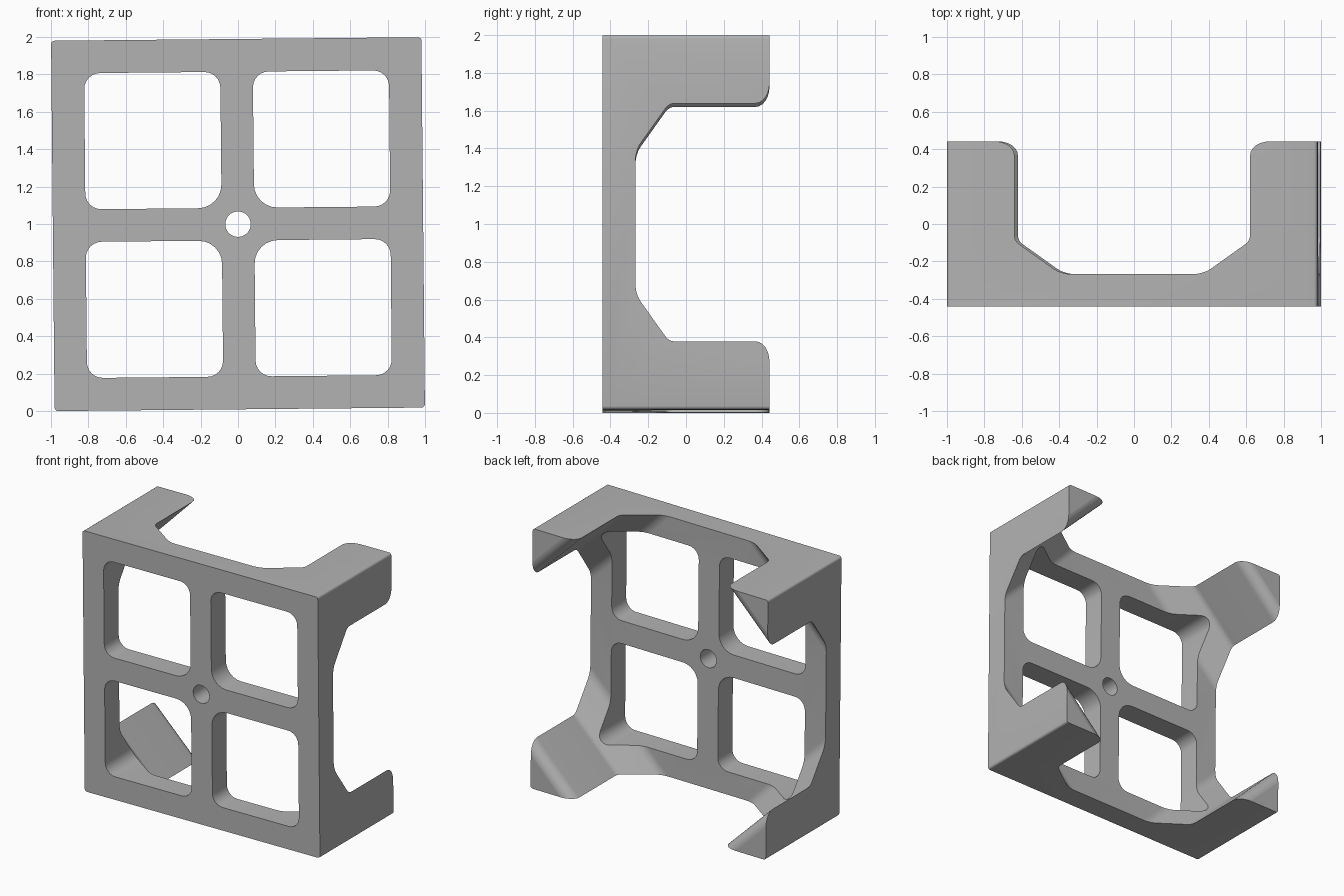
import bpy, bmesh, math
from mathutils import Matrix, Vector

if "Cube" in bpy.data.objects:
    bpy.data.objects.remove(bpy.data.objects["Cube"], do_unlink=True)

HALF = 0.99          # half width of the square frame
FRONT, BACK = -0.442, 0.442
PLATE_BACK = -0.268  # rear face of the front plate
TILT = Matrix.Translation((0, 0, 1)) @ Matrix.Rotation(-0.0095, 4, "Y")

grey = bpy.data.materials.new("grey")
grey.use_nodes = True
grey.diffuse_color = (0.45, 0.45, 0.45, 1)
grey.node_tree.nodes["Principled BSDF"].inputs["Base Color"].default_value = (0.45, 0.45, 0.45, 1)


def fillet(points, radii, steps=6, closed=True):
    """Replace each corner of a 2D path with a tangent arc."""
    out = []
    n = len(points)
    for i, (p, r) in enumerate(zip(points, radii)):
        p = Vector(p)
        if r == 0 or (not closed and i in (0, n - 1)):
            out.append(p)
            continue
        a = (Vector(points[i - 1]) - p).normalized()
        b = (Vector(points[(i + 1) % n]) - p).normalized()
        half = a.angle(b) / 2
        centre = p + (a + b).normalized() * r / math.sin(half)
        start = p + a * r / math.tan(half) - centre
        sweep = start.angle_signed(p + b * r / math.tan(half) - centre)
        for k in range(steps + 1):
            out.append(centre + Matrix.Rotation(-sweep * k / steps, 2) @ start)
    return out


def loft(name, rings):
    """Closed solid through matching rings of points."""
    bm = bmesh.new()
    loops = [[bm.verts.new(p) for p in ring] for ring in rings]
    n = len(loops[0])
    for a, b in zip(loops, loops[1:]):
        for i in range(n):
            j = (i + 1) % n
            bm.faces.new((a[i], a[j], b[j], b[i]))
    bm.faces.new(loops[0])
    bm.faces.new(loops[-1])
    bmesh.ops.recalc_face_normals(bm, faces=bm.faces)
    mesh = bpy.data.meshes.new(name)
    bm.to_mesh(mesh)
    bm.free()
    ob = bpy.data.objects.new(name, mesh)
    bpy.context.collection.objects.link(ob)
    return ob


def prism(name, outline, y0, y1):
    return loft(name, [[(x, y, z) for x, z in outline] for y in (y0, y1)])


# Solid block with slightly rounded long edges
square = [(-HALF, -HALF), (HALF, -HALF), (HALF, HALF), (-HALF, HALF)]
frame = prism("corner_leg_frame", fillet(square, [0.018] * 4, 4), FRONT, BACK)
frame.data.materials.append(grey)

# Diamond hollow: leaves a flared triangular leg in every corner.
# The path holds (distance from corner along the diagonal, depth).
s = math.sqrt(2)
path = fillet([(0.9, PLATE_BACK), (0.61 / s, PLATE_BACK), (0.36 / s, -0.09),
               (0.36 / s, BACK), (0.1, BACK)], [0, 0.1, 0.07, 0.075, 0], 6, closed=False)
path = path[1:-1]
rings = []
for d, y in path + [Vector((path[-1].x, BACK + 0.1))]:
    r = 2 * HALF - d * s
    rings.append([(r, y, 0), (0, y, r), (-r, y, 0), (0, y, -r)])
cutters = [loft("hollow_cutter", rings)]

# Four windows, with a larger radius at the corner next to the hub
lo, hi = 0.087, 0.815
window = fillet([(lo, lo), (hi, lo), (hi, hi), (lo, hi)], [0.125, 0.085, 0.085, 0.085])
for sx in (-1, 1):
    for sz in (-1, 1):
        cutters.append(prism("window_cutter", [(x * sx, z * sz) for x, z in window], -1, 1))

# Round hole through the hub
hole = [(0.068 * math.cos(t * math.pi / 20), 0.068 * math.sin(t * math.pi / 20)) for t in range(40)]
cutters.append(prism("hub_hole_cutter", hole, -1, 1))

bpy.context.view_layer.objects.active = frame
for cutter in cutters:
    mod = frame.modifiers.new("cut", "BOOLEAN")
    mod.operation = "DIFFERENCE"
    mod.solver = "EXACT"
    mod.object = cutter
    bpy.ops.object.modifier_apply(modifier=mod.name)
    bpy.data.objects.remove(cutter, do_unlink=True)

# The frame sits with a very small tilt
frame.data.transform(TILT)
low = min(v.co.z for v in frame.data.vertices)
frame.data.transform(Matrix.Translation((0, 0, -low)))

bpy.ops.object.select_all(action="DESELECT")
frame.select_set(True)
bpy.ops.object.shade_smooth_by_angle(angle=math.radians(30))
